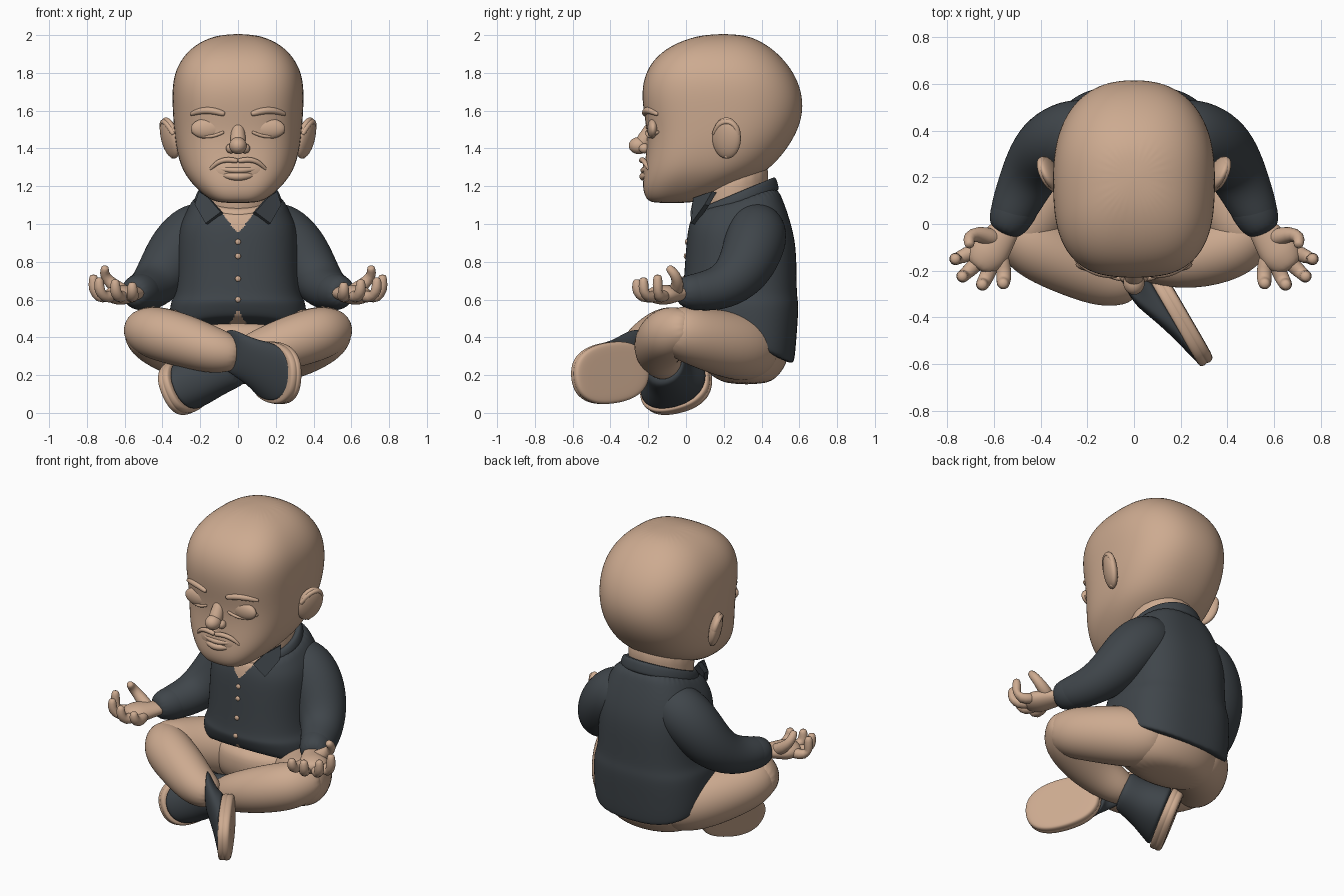
import bpy, bmesh, math
from mathutils import Vector as V
from mathutils.bvhtree import BVHTree

if "Cube" in bpy.data.objects:
    bpy.data.objects.remove(bpy.data.objects["Cube"])


def material(name, rgb):
    m = bpy.data.materials.new(name)
    m.diffuse_color = (*rgb, 1)
    m.use_nodes = True
    m.node_tree.nodes["Principled BSDF"].inputs["Base Color"].default_value = m.diffuse_color
    return m


SKIN = material("warm_tan", (0.61, 0.405, 0.28))
DARK = material("dark_slate", (0.05, 0.06, 0.069))


def power(v, n):
    return math.copysign(abs(v) ** (2 / n), v)


def loft(name, rings, mat, seg=20, nf=2, nb=2, sub=2):
    """Skin superellipse rings (centre, axis a, axis b); nf/nb = squareness at -b/+b."""
    bm = bmesh.new()
    loops = []
    for c, a, b in rings:
        loop = []
        for i in range(seg):
            t = 2 * math.pi * i / seg
            n = nf if math.sin(t) < 0 else nb
            p = V(c) + V(a) * power(math.cos(t), n) * 1.012 + V(b) * power(math.sin(t), n) * 1.012
            loop.append(bm.verts.new(p))
        loops.append(loop)
    for p, q in zip(loops, loops[1:]):
        for i in range(seg):
            j = (i + 1) % seg
            bm.faces.new((p[i], p[j], q[j], q[i]))
    bm.faces.new(loops[0])
    bm.faces.new(loops[-1])
    bmesh.ops.recalc_face_normals(bm, faces=bm.faces)
    for f in bm.faces:
        f.smooth = True
    me = bpy.data.meshes.new(name)
    bm.to_mesh(me)
    bm.free()
    me.materials.append(mat)
    ob = bpy.data.objects.new(name, me)
    bpy.context.collection.objects.link(ob)
    mod = ob.modifiers.new("smooth", "SUBSURF")
    mod.levels = mod.render_levels = sub
    return ob


def tube(name, pts, mat, s=1, flat=1, seg=12, sub=2):
    """Rounded limb through (x, y, z, radius) points; flat squashes the height."""
    c = [V((p[0] * s, p[1], p[2])) for p in pts]
    r = [p[3] for p in pts]
    t0, t1 = (c[0] - c[1]).normalized(), (c[-1] - c[-2]).normalized()
    c = [c[0] + t0 * r[0] * 0.7] + c + [c[-1] + t1 * r[-1] * 0.7]
    r = [r[0] * 0.65] + r + [r[-1] * 0.65]
    rings = []
    for i, p in enumerate(c):
        t = (c[min(i + 1, len(c) - 1)] - c[max(i - 1, 0)]).normalized()
        ref = V((0, 0, 1)) if abs(t.z) < 0.85 else V((0, 1, 0))
        a = t.cross(ref).normalized()
        rings.append((p, a * r[i], a.cross(t) * r[i] * flat))
    return loft(name, rings, mat, seg, sub=sub)


def ball(name, loc, size, mat, rot=(0, 0, 0)):
    bpy.ops.mesh.primitive_uv_sphere_add(segments=24, ring_count=14, location=loc, rotation=rot)
    ob = bpy.context.object
    ob.name, ob.scale = name, size
    ob.data.materials.append(mat)
    bpy.ops.object.shade_smooth()
    return ob


def level(z, hw, yf, yb, tilt=0):
    """Horizontal ring given half width, front y, back y and rise towards the back."""
    return (0, (yf + yb) / 2, z), (hw, 0, 0), (0, (yb - yf) / 2, tilt)


def front_of(ob):
    tree = BVHTree.FromObject(ob, bpy.context.evaluated_depsgraph_get())

    def find(x, z):
        hit = tree.ray_cast(V((x, -2, z)), V((0, 1, 0)))[0]
        return hit.y if hit else -0.1
    return find


def paint_skin(ob, rule):
    """Apply the smoothing, then colour the faces picked by the rule."""
    bpy.context.view_layer.objects.active = ob
    bpy.ops.object.modifier_apply(modifier="smooth")
    ob.data.materials.append(SKIN)
    for f in ob.data.polygons:
        f.material_index = int(rule(*f.center))


# Head and neck
head = loft("head", [level(*l) for l in (
    (1.11, .09, -.175, .02), (1.13, .15, -.21, .10), (1.19, .222, -.23, .26), (1.28, .295, -.22, .435),
    (1.4, .325, -.205, .535), (1.5, .337, -.205, .592), (1.6, .343, -.222, .618), (1.7, .347, -.232, .61),
    (1.8, .335, -.213, .57), (1.89, .288, -.155, .50), (1.962, .21, -.05, .41), (2.007, .09, .10, .30))],
    SKIN, 28, nf=2.8, nb=2.35)
loft("neck", [level(1.0, .2, .08, .42), level(1.15, .19, .07, .43, .05), level(1.32, .21, .05, .45, .06)], SKIN)

# Face
bpy.context.view_layer.update()
face = front_of(head)
ball("nose_tip", (0, -.25, 1.415), (.046, .053, .045), SKIN)
tube("nose_bridge", [(0, -.185, 1.51, .035), (0, -.205, 1.47, .04), (0, -.228, 1.43, .045)], SKIN)
ball("muzzle", (0, -.18, 1.285), (.15, .05, .085), SKIN)
for z, w, r in ((1.283, .115, .016), (1.25, .09, .022)):
    tube("lip", [(x * w, -.228 + .03 * x * x, z + .012 * x * x, r * (1.1 - .5 * abs(x)))
                 for x in (-1, -.5, 0, .5, 1)], SKIN)
for s, side in ((1, "left"), (-1, "right")):
    ball(side + "_nostril", (.038 * s, -.22, 1.4), (.026, .03, .026), SKIN)
    ball(side + "_eyelid", (.16 * s, face(.16, 1.505) + .018, 1.505), (.09, .032, .055), SKIN)
    tube(side + "_eye_line", [(x, face(x, z) - .004, z, .009) for x, z in
                              ((.08, 1.485), (.12, 1.467), (.16, 1.461), (.2, 1.467), (.24, 1.487))], SKIN, s, sub=1)
    tube(side + "_eyebrow", [(x, face(x, z) - .001, z, r) for x, z, r in
                             ((.08, 1.585, .016), (.14, 1.603, .02), (.2, 1.6, .018), (.245, 1.583, .012))], SKIN, s)
    tube(side + "_moustache", [(.01, -.235, 1.335, .015), (.06, -.232, 1.343, .015),
                               (.11, -.218, 1.328, .014), (.145, -.198, 1.292, .009)], SKIN, s)
    ball(side + "_ear", (.36 * s, .215, 1.455), (.036, .082, .112), SKIN, (-.15, .2 * s, -.45 * s))
    tube(side + "_ear_rim", [(.345, .15, 1.48, .014), (.375, .175, 1.535, .016), (.40, .235, 1.55, .018),
                             (.40, .28, 1.50, .018), (.38, .27, 1.43, .017), (.345, .215, 1.36, .018)], SKIN, s)

# Shirt body, with open neck and open front hem in skin colour
shirt = loft("shirt", [level(*l) for l in (
    (.375, .33, .05, .555, -.12), (.385, .355, .01, .572, -.12), (.50, .36, -.015, .585, -.06),
    (.585, .355, -.025, .594, -.01), (.62, .332, -.015, .583, 0), (.75, .322, -.005, .583, 0),
    (.9, .32, .005, .578, 0), (1.0, .305, .015, .548, .02), (1.08, .262, .03, .51, .05),
    (1.15, .212, .045, .465, .08))], DARK, 40, nf=2.4, nb=2.7, sub=3)
paint_skin(shirt, lambda x, y, z: y < .16 and (abs(x) < (z - .95) * .8 or abs(x) < (.55 - z) * .55))
chest = front_of(shirt)
for z in (.905, .83, .71, .6):
    ball("button", (0, chest(0, z), z), (.015, .01, .015), SKIN)

# Collar: tilted band plus two pointed flaps
collar = loft("collar", [level(1.10, .222, .05, .485, .07), level(1.115, .232, .04, .492, .07),
                         level(1.15, .222, .045, .48, .085), level(1.165, .208, .06, .468, .085),
                         level(1.16, .195, .07, .45, .08)], DARK, 28)
paint_skin(collar, lambda x, y, z: y < .16 and abs(x) < .09 + (z - 1.05))
for s, side in ((1, "left"), (-1, "right")):
    bm = bmesh.new()
    flap = [(.2, .15, 1.17), (.222, .11, 1.10), (.165, chest(.165, 1.0) - .01, 1.0),
            (.085, chest(.085, 1.05) - .012, 1.06), (.15, .05, 1.135)]
    bm.faces.new([bm.verts.new((x * s, y, z)) for x, y, z in flap])
    me = bpy.data.meshes.new(side + "_collar_flap")
    bm.to_mesh(me)
    bm.free()
    me.materials.append(DARK)
    ob = bpy.data.objects.new(side + "_collar_flap", me)
    bpy.context.collection.objects.link(ob)
    mod = ob.modifiers.new("thick", "SOLIDIFY")
    mod.thickness, mod.offset = .028, 0

# Sleeves and hands
for s, side in ((1, "left"), (-1, "right")):
    tube(side + "_sleeve", [(.14, .37, .99, .14), (.23, .38, .955, .165), (.315, .355, .87, .165), (.385, .305, .755, .15),
                            (.445, .22, .675, .125), (.49, .12, .645, .11), (.53, .03, .64, .095)], DARK, s, seg=16)
    tube(side + "_cuff", [(.495, .10, .642, .105), (.535, .015, .64, .095)], DARK, s, seg=16)
    tube(side + "_palm", [(.54, -.01, .635, .06), (.575, -.06, .63, .072), (.615, -.11, .625, .09),
                          (.64, -.145, .625, .085)], SKIN, s, flat=.62)
    fingers = (((.565, -.15), (.555, -.22), (.56, -.255), .675), ((.605, -.165), (.635, -.235), (.65, -.26), .69),
               ((.655, -.15), (.71, -.205), (.735, -.225), .70), ((.685, -.115), (.745, -.145), (.765, -.15), .715))
    for (ax, ay), (bx, by), (cx, cy), z in fingers:
        tube(side + "_finger", [(ax, ay, .62, .034), (bx, by, .61, .034), (cx, cy, .645, .031), (cx, cy, z, .026)],
             SKIN, s, seg=10, sub=1)
    tube(side + "_thumb", [(.60, -.06, .64, .042), (.67, -.04, .68, .037), (.71, -.055, .73, .031),
                           (.705, -.085, .762, .025)], SKIN, s, seg=10, sub=1)

# Hips and folded legs
loft("hips", [level(.15, .17, .22, .42), level(.19, .27, .14, .49), level(.28, .345, .04, .545),
              level(.40, .34, .03, .555), level(.5, .3, .06, .52)], SKIN)
for s, side in ((1, "left"), (-1, "right")):
    tube(side + "_thigh", [(.18, .34, .34, .18), (.30, .23, .36, .18), (.42, .07, .40, .16),
                           (.475, -.03, .43, .145)], SKIN, s, seg=16)
tube("right_shin", [(-.505, -.02, .44, .12), (-.44, -.09, .425, .145), (-.28, -.165, .38, .142),
                    (-.13, -.235, .33, .125), (-.05, -.25, .315, .105)], SKIN, seg=16)
tube("left_shin", [(.505, -.02, .44, .12), (.44, -.09, .425, .145), (.28, -.14, .375, .142),
                   (.13, -.15, .325, .125), (.0, -.12, .27, .105)], SKIN, seg=16)


# Shoes: upper swept from the ankle to a thick sole facing sideways
def shoe(name, ankle, centre, u, n, hl, hw):
    ankle, centre, u, n = V(ankle), V(centre), V(u).normalized(), V(n)
    n = (n - u * n.dot(u)).normalized()
    v = n.cross(u)
    upper = ((-.12, .10, .10), (0, .118, .118), (.35, .13, .122), (.65, .165, .135),
             (.9, hl * .96, hw * .95), (1, hl * .96, hw * .95))
    loft(name + "_upper", [(ankle.lerp(centre, t), u * l, v * w) for t, l, w in upper], DARK, nf=2.2, nb=2.2)
    sole = ((-.01, .9), (-.005, .99), (.02, 1.01), (.028, .975), (.034, 1.01), (.058, .99), (.066, .9), (.066, .5))
    loft(name + "_sole", [(centre + n * d, u * hl * k, v * hw * k) for d, k in sole], SKIN, nf=2.4, nb=2.4)


shoe("right_shoe", (-.03, -.265, .325), (.175, -.415, .212), (.5, -.86, -.13), (.86, .48, 0), .228, .162)
shoe("left_shoe", (-.03, -.11, .25), (-.27, -.065, .152), (-.4, -.85, -.2), (-.82, .4, -.35), .205, .15)
